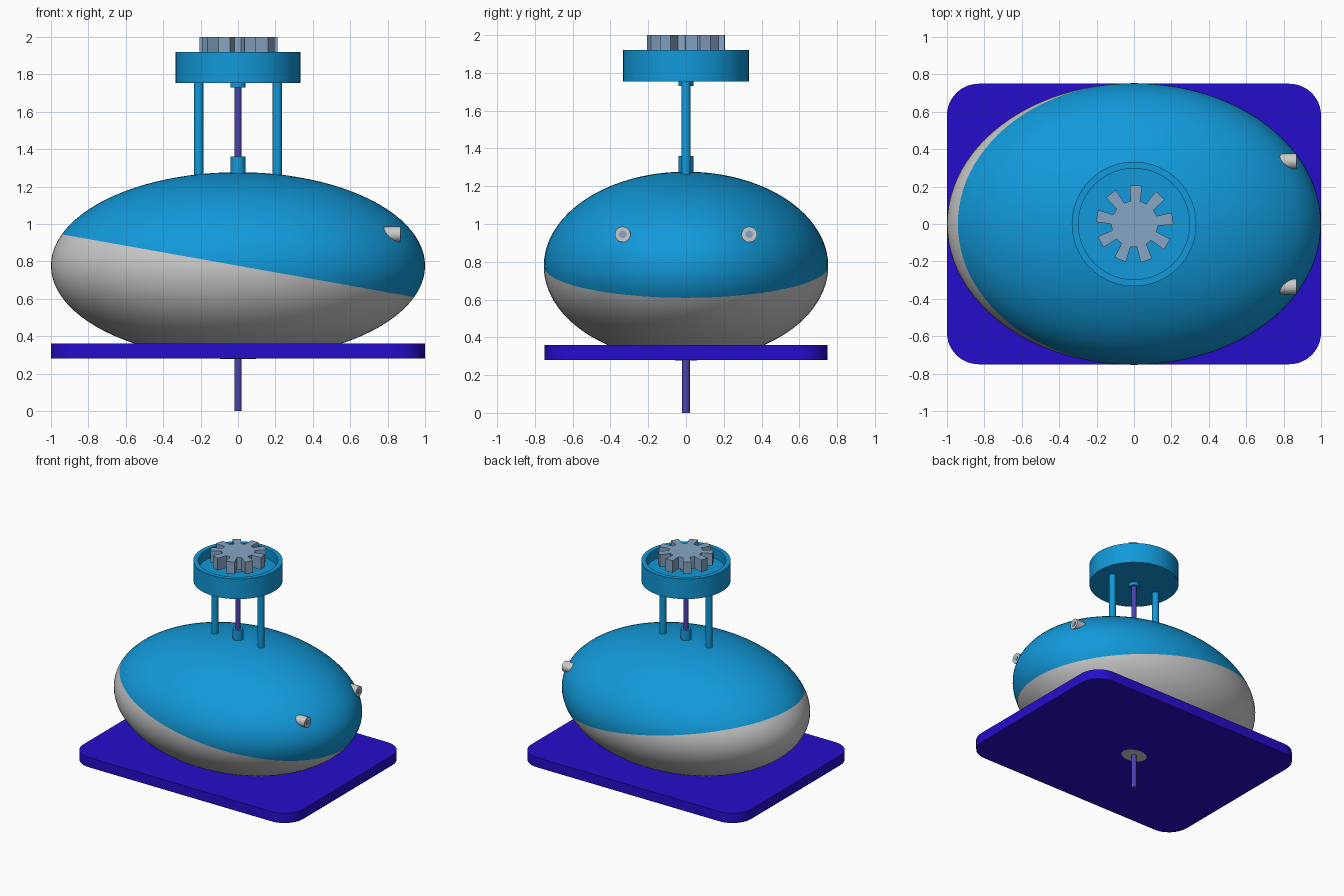
import bpy, bmesh
from math import sin, cos, pi, radians
from mathutils import Matrix, Vector

cube = bpy.data.objects.get("Cube")
if cube:
    bpy.data.objects.remove(cube)


def material(name, rgb):
    m = bpy.data.materials.new(name)
    m.use_nodes = True
    m.diffuse_color = (*rgb, 1)
    m.node_tree.nodes["Principled BSDF"].inputs["Base Color"].default_value = (*rgb, 1)
    return m


BLUE = material("bright blue", (0.006, 0.32, 0.70))
GREY = material("light grey", (0.60, 0.60, 0.60))
INDIGO = material("deep indigo", (0.018, 0.004, 0.60))
VIOLET = material("muted violet", (0.07, 0.055, 0.45))
STEEL = material("steel blue", (0.24, 0.38, 0.56))


def finish(name, bm, *mats, angle=35):
    bmesh.ops.recalc_face_normals(bm, faces=bm.faces)
    mesh = bpy.data.meshes.new(name)
    bm.to_mesh(mesh)
    bm.free()
    for m in mats:
        mesh.materials.append(m)
    ob = bpy.data.objects.new(name, mesh)
    bpy.context.collection.objects.link(ob)
    bpy.ops.object.select_all(action="DESELECT")
    ob.select_set(True)
    bpy.context.view_layer.objects.active = ob
    bpy.ops.object.shade_smooth_by_angle(angle=radians(angle))
    return ob


def rod(name, mat, start, end, radius, sides=24):
    start, end = Vector(start), Vector(end)
    axis = end - start
    turn = axis.to_track_quat("Z", "Y").to_matrix().to_4x4()
    bm = bmesh.new()
    bmesh.ops.create_cone(bm, cap_ends=True, segments=sides, radius1=radius, radius2=radius,
                          depth=axis.length, matrix=Matrix.Translation((start + end) / 2) @ turn)
    return finish(name, bm, mat)


def prism(name, mat, outline, bottom, top):
    bm = bmesh.new()
    face = bm.faces.new([bm.verts.new((x, y, bottom)) for x, y in outline])
    ext = bmesh.ops.extrude_face_region(bm, geom=[face])
    moved = [v for v in ext["geom"] if isinstance(v, bmesh.types.BMVert)]
    bmesh.ops.translate(bm, verts=moved, vec=(0, 0, top - bottom))
    return finish(name, bm, mat)


# Egg-shaped body, cut by a slanted plane into a blue top and a grey bottom
centre = Vector((0, 0, 0.777))
normal = Vector((0.178, 0, 1)).normalized()
bm = bmesh.new()
bmesh.ops.create_uvsphere(bm, u_segments=96, v_segments=48, radius=1)
bmesh.ops.transform(bm, verts=bm.verts,
                    matrix=Matrix.Translation(centre) @ Matrix.Diagonal((1, 0.753, 0.5, 1)))
bmesh.ops.bisect_plane(bm, geom=bm.verts[:] + bm.edges[:] + bm.faces[:],
                       plane_co=centre, plane_no=normal, dist=0.0001)
for f in bm.faces:
    f.material_index = int((f.calc_center_median() - centre).dot(normal) < 0)
finish("body", bm, BLUE, GREY)

# Base plate with rounded corners
r = 0.17
plate = []
for i, (sx, sy) in enumerate([(1, 1), (-1, 1), (-1, -1), (1, -1)]):
    for k in range(13):
        a = pi / 2 * (i + k / 12)
        plate.append((sx * (1 - r) + r * cos(a), sy * (0.75 - r) + r * sin(a)))
prism("base_plate", INDIGO, plate, 0.28, 0.36)

# Central shaft with collars, and the two posts carrying the cup
rod("shaft", VIOLET, (0, 0, 0), (0, 0, 1.95), 0.02)
rod("lower_collar", BLUE, (0, 0, 1.2), (0, 0, 1.36), 0.04)
rod("upper_collar", BLUE, (0, 0, 1.73), (0, 0, 1.8), 0.04)
for side, x in (("left", 0.21), ("right", -0.21)):
    rod(side + "_post", BLUE, (x, 0, 1.2), (x, 0, 1.78), 0.025)

# Open cup, turned from a profile
bm = bmesh.new()
profile = [(0, 1.755), (0.333, 1.755), (0.333, 1.92), (0.297, 1.92), (0.297, 1.84), (0, 1.84)]
verts = [bm.verts.new((x, 0, z)) for x, z in profile]
edges = [bm.edges.new(pair) for pair in zip(verts, verts[1:])]
bmesh.ops.spin(bm, geom=verts + edges, cent=(0, 0, 0), axis=(0, 0, 1), angle=2 * pi, steps=64)
bmesh.ops.remove_doubles(bm, verts=bm.verts, dist=0.0001)
finish("cup", bm, BLUE)

# Nine-toothed gear on a short hub
gear = []
for i in range(9):
    mid = radians(88 + 40 * i)
    for radius, half in ((0.125, -12), (0.208, -9), (0.208, 9), (0.125, 12)):
        a = mid + radians(half)
        gear.append((0.003 + radius * cos(a), radius * sin(a)))
prism("gear", STEEL, gear, 1.9, 2.0)
rod("gear_hub", STEEL, (0, 0, 1.83), (0, 0, 1.91), 0.04)

# Two stub eyes with small pupils
for side, y in (("left", 0.335), ("right", -0.335)):
    rod(side + "_eye", GREY, (0.74, y, 0.945), (0.868, y, 0.945), 0.041)
    rod(side + "_pupil", STEEL, (0.865, y, 0.945), (0.871, y, 0.945), 0.02)
